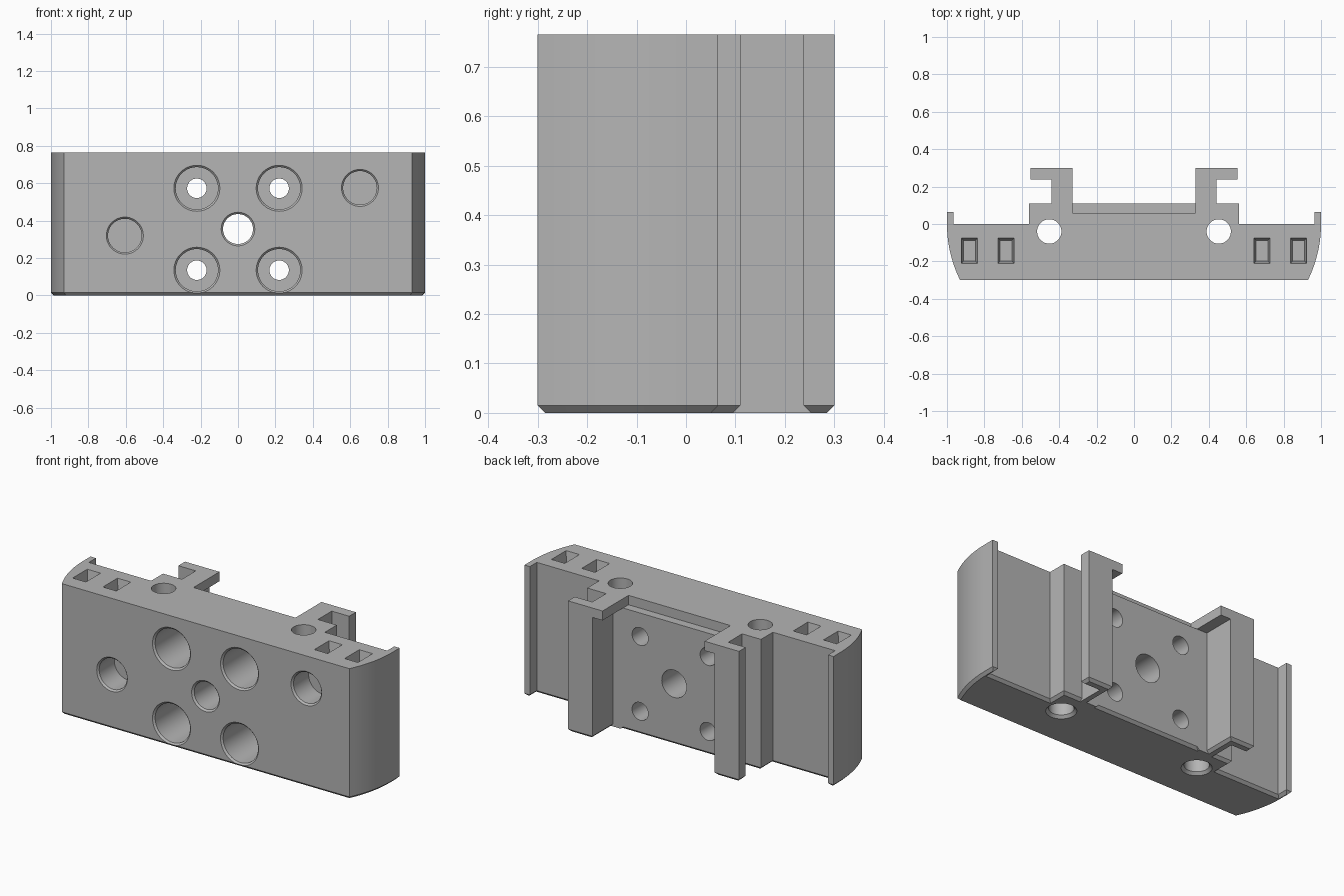
import bpy, bmesh, math
from mathutils import Vector

cube = bpy.data.objects.get("Cube")
if cube:
    bpy.data.objects.remove(cube, do_unlink=True)

TOP, CHAMFER, SHELF = 0.765, 0.015, 0.71


def stack(name, loops):
    """Closed solid skinned through loops of equal point count."""
    bm = bmesh.new()
    rings = [[bm.verts.new(p) for p in loop] for loop in loops]
    n = len(rings[0])
    for low, high in zip(rings, rings[1:]):
        for i in range(n):
            j = (i + 1) % n
            bm.faces.new((low[i], low[j], high[j], high[i]))
    bm.faces.new(rings[0][::-1])
    bm.faces.new(rings[-1])
    bmesh.ops.recalc_face_normals(bm, faces=bm.faces)
    mesh = bpy.data.meshes.new(name)
    bm.to_mesh(mesh)
    bm.free()
    obj = bpy.data.objects.new(name, mesh)
    bpy.context.collection.objects.link(obj)
    return obj


def at(points, z):
    return [(x, y, z) for x, y in points]


def inset(points, distance):
    """Move each edge of a counter-clockwise outline inward."""
    lines = []
    for i, p in enumerate(points):
        a, b = Vector(p), Vector(points[(i + 1) % len(points)])
        d = (b - a).normalized()
        normal = Vector((-d.y, d.x))
        lines.append((normal, normal.dot(a) + distance(a, b)))
    result = []
    for (n1, c1), (n2, c2) in zip([lines[-1]] + lines[:-1], lines):
        det = n1.x * n2.y - n1.y * n2.x
        result.append(((c1 * n2.y - c2 * n1.y) / det,
                       (n1.x * c2 - n2.x * c1) / det))
    return result


# Body outline: curved end, lip, raised block and T-shaped rail
radius = 0.678
ys = [-0.3 + 0.3 * i / 10 for i in range(11)]
half = [(1 - radius + math.sqrt(radius ** 2 - y * y), y) for y in ys]
half += [(1, 0.065), (0.965, 0.065), (0.965, 0), (0.562, 0), (0.562, 0.11),
         (0.44, 0.11), (0.44, 0.238), (0.553, 0.238), (0.553, 0.3),
         (0.33, 0.3), (0.33, 0.11)]
outline = half + [(-x, y) for x, y in reversed(half)]


def chamfer_width(a, b):
    is_stem = abs(a.x) == abs(b.x) and abs(abs(a.x) - 0.44) < 0.001
    return 0 if is_stem else CHAMFER


body = stack("mounting_block", [at(inset(outline, chamfer_width), 0),
                                at(outline, CHAMFER), at(outline, TOP)])
cutters = []


def bore(x, z, steps):
    """Round bore from the front; steps are (radius, y)."""
    turn = [2 * math.pi * i / 48 for i in range(48)]
    cutters.append(stack("bore_cutter", [
        [(x + r * math.cos(t), y, z + r * math.sin(t)) for t in turn]
        for r, y in steps]))


def box_loop(x0, x1, y0, y1, z):
    return at([(x0, y0), (x1, y0), (x1, y1), (x0, y1)], z)


# Counterbored screw holes
for x in (-0.22, 0.22):
    for z in (0.135, 0.573):
        bore(x, z, [(0.133, -0.31), (0.113, -0.29), (0.113, -0.02),
                    (0.052, -0.02), (0.052, 0.2)])
# Central through hole and two blind sockets
bore(0, 0.355, [(0.1, -0.31), (0.08, -0.29), (0.08, 0.2)])
for x, z in ((-0.605, 0.32), (0.652, 0.575)):
    bore(x, z, [(0.108, -0.31), (0.09, -0.29), (0.09, -0.15)])

for s in (-1, 1):
    # Vertical pin holes, flared at the bottom
    turn = [2 * math.pi * i / 48 for i in range(48)]
    cutters.append(stack("pin_cutter", [
        [(s * 0.453 + r * math.cos(t), -0.04 + r * math.sin(t), z) for t in turn]
        for r, z in ((0.09, -0.01), (0.065, 0.015), (0.065, 0.8))]))
    # Tapered rectangular pockets in the top
    for c in (0.684, 0.88):
        x = s * c
        cutters.append(stack("pocket_cutter", [
            box_loop(x - 0.032, x + 0.032, -0.198, -0.087, TOP - 0.06),
            box_loop(x - 0.043, x + 0.043, -0.21, -0.075, TOP),
            box_loop(x - 0.043, x + 0.043, -0.21, -0.075, TOP + 0.05)]))
    # Slot inside each rail, closed by a cap at the top
    slot = []
    for reach, z in ((0.43, -0.02), (0.395, CHAMFER), (0.395, SHELF)):
        x0, x1 = sorted((s * 0.3, s * reach))
        slot.append(box_loop(x0, x1, 0.11, 0.35, z))
    cutters.append(stack("slot_cutter", slot))

# Notch forming the ledge above the back plate
cutters.append(stack("notch_cutter", [box_loop(-0.33, 0.33, 0.06, 0.2, z)
                                      for z in (SHELF, TOP + 0.05)]))

# Cut everything and bake the result
for cutter in cutters:
    cutter.hide_render = True
    mod = body.modifiers.new("cut", "BOOLEAN")
    mod.operation = "DIFFERENCE"
    mod.solver = "EXACT"
    mod.object = cutter
graph = bpy.context.evaluated_depsgraph_get()
baked = bpy.data.meshes.new_from_object(body.evaluated_get(graph))
body.modifiers.clear()
body.data = baked
for cutter in cutters:
    bpy.data.objects.remove(cutter, do_unlink=True)

# Single grey material
grey = bpy.data.materials.new("plain grey")
grey.use_nodes = True
colour = (0.46, 0.46, 0.46, 1)
grey.diffuse_color = colour
grey.node_tree.nodes["Principled BSDF"].inputs["Base Color"].default_value = colour
body.data.materials.clear()
body.data.materials.append(grey)

bpy.ops.object.select_all(action="DESELECT")
body.select_set(True)
bpy.context.view_layer.objects.active = body
bpy.ops.object.shade_smooth_by_angle(angle=math.radians(30))
